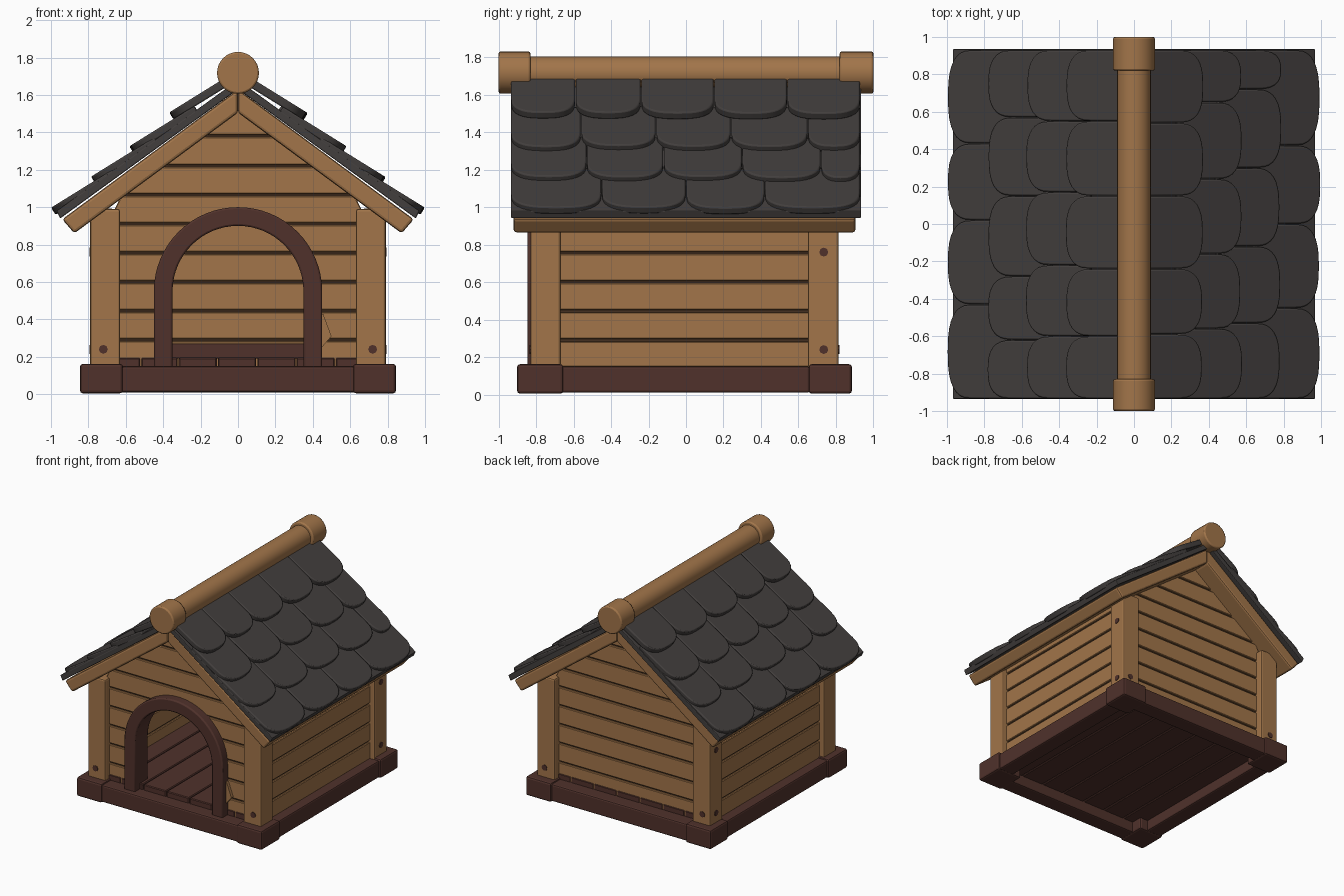
import bpy, bmesh, math, random
from mathutils import Matrix, Vector

if "Cube" in bpy.data.objects:
    bpy.data.objects.remove(bpy.data.objects["Cube"])

random.seed(4)


def material(name, rgb):
    m = bpy.data.materials.new(name)
    m.diffuse_color = (*rgb, 1)
    m.use_nodes = True
    m.node_tree.nodes["Principled BSDF"].inputs["Base Color"].default_value = m.diffuse_color
    return m


WOOD = material("tan wood", (0.36, 0.178, 0.068))
DARK = material("dark red wood", (0.080, 0.031, 0.024))
SLATE = material("charcoal shingle", (0.055, 0.049, 0.047))
GROOVE = material("groove brown", (0.06, 0.03, 0.015))


def finish(name, bm, mat, bevel=0.0, smooth=False, segments=2):
    bmesh.ops.recalc_face_normals(bm, faces=bm.faces[:])
    me = bpy.data.meshes.new(name)
    bm.to_mesh(me)
    bm.free()
    me.materials.append(mat)
    ob = bpy.data.objects.new(name, me)
    bpy.context.collection.objects.link(ob)
    if smooth:
        bpy.ops.object.select_all(action='DESELECT')
        ob.select_set(True)
        bpy.context.view_layer.objects.active = ob
        bpy.ops.object.shade_smooth_by_angle(angle=math.radians(35))
    if bevel:
        b = ob.modifiers.new("bevel", 'BEVEL')
        b.width, b.segments = bevel, segments
        b.limit_method, b.angle_limit = 'ANGLE', math.radians(35)
    return ob


def prism(bm, pts, d0, d1, place):
    """Extrude a 2D outline from depth d0 to d1; place maps (a, b, depth) to 3D."""
    lo = [bm.verts.new(place(a, b, d0)) for a, b in pts]
    hi = [bm.verts.new(place(a, b, d1)) for a, b in pts]
    bm.faces.new(lo)
    bm.faces.new(hi[::-1])
    n = len(pts)
    for i in range(n):
        j = (i + 1) % n
        bm.faces.new((lo[i], hi[i], hi[j], lo[j]))


def along_y(a, b, d):
    return Vector((a, d, b))


def along_x(a, b, d):
    return Vector((d, a, b))


def box(bm, x0, x1, y0, y1, z0, z1):
    prism(bm, [(x0, z0), (x1, z0), (x1, z1), (x0, z1)], y0, y1, along_y)


def cylinder(bm, r, centre, length, axis, sides=32):
    rot = Matrix.Rotation(math.pi / 2, 4, 'X' if axis == 'Y' else 'Y')
    bmesh.ops.create_cone(bm, cap_ends=True, segments=sides, radius1=r, radius2=r,
                          depth=length, matrix=Matrix.Translation(centre) @ rot)


# Base frame: four beams and four slightly larger corner blocks
bm = bmesh.new()
for s in (-1, 1):
    box(bm, -0.65, 0.65, *sorted((s * 0.88 - 0.01, s * 0.74 - 0.01)), 0.01, 0.15)
    box(bm, *sorted((s * 0.83, s * 0.69)), -0.68, 0.66, 0.01, 0.15)
finish("base_beams", bm, DARK, 0.012)
bm = bmesh.new()
for sx in (-1, 1):
    for sy in (-1, 1):
        box(bm, *sorted((sx * 0.845, sx * 0.615)),
            *sorted((sy * 0.893 - 0.008, sy * 0.655)), 0.005, 0.162)
finish("base_corners", bm, DARK, 0.015)

# Floor boards and the inner skirting at the back
bm = bmesh.new()
seams = [-0.72, -0.52, -0.32, -0.11, 0.10, 0.31, 0.52, 0.72]
for a, b in zip(seams, seams[1:]):
    box(bm, a + 0.003, b - 0.003, -0.78, 0.76, 0.10, 0.195)
finish("floor_boards", bm, DARK, 0.006, segments=1)
bm = bmesh.new()
box(bm, -0.66, 0.66, 0.62, 0.68, 0.19, 0.27)
finish("inner_skirting", bm, DARK, 0.008)

# Corner posts
bm = bmesh.new()
for s in (-1, 1):
    for y0, y1 in ((-0.83, -0.67), (0.65, 0.815)):
        box(bm, *sorted((s * 0.63, s * 0.79)), y0, y1, 0.13, 0.99)
finish("corner_posts", bm, WOOD, 0.012)

# Pegs in the posts
bm = bmesh.new()
for s in (-1, 1):
    for y in (-0.831, 0.816):
        cylinder(bm, 0.024, (s * 0.72, y, 0.24), 0.008, 'Y', 8)
    for z in (0.24, 0.76):
        cylinder(bm, 0.024, (s * 0.791, 0.735, z), 0.008, 'X', 8)
finish("post_pegs", bm, DARK)

# Plank walls
ROWS = [0.14, 0.29, 0.445, 0.60, 0.755, 0.91, 1.065, 1.22, 1.38, 1.53]
ARCH_Z, GAP = 0.55, 0.006


def half_width(z):
    return max(0.01, min(0.66, (1.50 - z) / 0.74 + 0.03))


def door_edge(z, r=0.40):
    return r if z < ARCH_Z else math.sqrt(max(0, r * r - (z - ARCH_Z) ** 2))


def gable_row(bm, z0, z1, y0, y1, door):
    knee = [0.5 * (z0 + z1)] if z0 < 1.03 < z1 else []
    outer = [(half_width(z), z) for z in [z0, *knee, z1]]
    if not door:
        prism(bm, outer + [(-x, z) for x, z in outer[::-1]], y0, y1, along_y)
        return
    inner = [(door_edge(z1 + (z0 - z1) * i / 6), z1 + (z0 - z1) * i / 6) for i in range(7)]
    for s in (-1, 1):
        prism(bm, [(s * x, z) for x, z in outer + inner], y0, y1, along_y)


for name, y0, y1, front in (("front", -0.775, -0.69, True), ("back", 0.67, 0.755, False)):
    planks, backing = bmesh.new(), bmesh.new()
    for z0, z1 in zip(ROWS, ROWS[1:]):
        door = front and z0 < 0.9
        gable_row(planks, z0 + GAP, z1 - GAP, y0, y1, door)
        gable_row(backing, z0, z1, y0 + 0.015, y1 - 0.015, door)
    finish(name + "_wall_planks", planks, WOOD, 0.005, segments=1)
    finish(name + "_wall_grooves", backing, GROOVE)

for name, s in (("left", -1), ("right", 1)):
    planks, backing = bmesh.new(), bmesh.new()
    x0, x1 = sorted((s * 0.67, s * 0.75))
    for z0, z1 in zip(ROWS[:6], ROWS[1:6] + [1.0]):
        box(planks, x0, x1, -0.69, 0.67, z0 + GAP, z1 - GAP)
    box(backing, x0 + 0.015, x1 - 0.015, -0.69, 0.67, 0.14, 0.98)
    finish(name + "_wall_planks", planks, WOOD, 0.005, segments=1)
    finish(name + "_wall_grooves", backing, GROOVE)

# Splintered chip beside the door
bm = bmesh.new()
prism(bm, [(0.44, 0.24), (0.50, 0.31), (0.455, 0.43), (0.44, 0.43)], -0.80, -0.77, along_y)
finish("splinter", bm, WOOD)

# Arched door frame
bm = bmesh.new()
arc = [math.pi * i / 32 for i in range(33)]
outline = [(0.45, 0.14)] + [(0.45 * math.cos(t), ARCH_Z + 0.45 * math.sin(t)) for t in arc] + [(-0.45, 0.14)]
outline += [(-0.35, 0.14)] + [(-0.35 * math.cos(t), ARCH_Z + 0.35 * math.sin(t)) for t in arc] + [(0.35, 0.14)]
prism(bm, outline, -0.845, -0.67, along_y)
finish("door_arch", bm, DARK, 0.010, smooth=True)

# Roof slabs with the dark sheet on top
for name, s in (("left", -1), ("right", 1)):
    bm = bmesh.new()
    prism(bm, [(0, 1.63), (s * 0.94, 0.935), (s * 0.875, 0.86), (0, 1.505)], -0.92, 0.905, along_y)
    finish(name + "_roof_slab", bm, WOOD, 0.015)
    bm = bmesh.new()
    prism(bm, [(0, 1.68), (s * 0.97, 0.98), (s * 0.95, 0.94), (0, 1.63)], -0.935, 0.935, along_y)
    finish(name + "_roof_sheet", bm, SLATE, 0.006)

# Shingles: four overlapping rows of round-ended tiles per side
TIPS = [(0.37, 1.505), (0.577, 1.328), (0.786, 1.163), (0.995, 1.0)]
SEAMS = {
    1: [(-0.59, -0.24, 0.15, 0.54), (-0.56, -0.16, 0.24, 0.65),
        (-0.53, -0.12, 0.30, 0.72), (-0.45, 0.0, 0.42)],
    -1: [(-0.60, -0.24, 0.15, 0.55), (-0.60, -0.22, 0.17, 0.55),
         (-0.62, -0.28, 0.15, 0.57), (-0.43, 0.02, 0.43)],
}
TILT, LENGTH, ROUND = math.atan(0.62), 0.40, 0.15


def tile_outline(y0, y1):
    mid, half = (y0 + y1) / 2, (y1 - y0) / 2
    pts = [(y0, 0), (y1, 0)]
    for i in range(17):
        c, q = math.cos(math.pi * i / 16), math.sin(math.pi * i / 16)
        pts.append((mid + half * math.copysign(abs(c) ** 0.75, c),
                    LENGTH - ROUND + ROUND * max(q, 0) ** 0.75))
    return pts


for name, s in (("left", -1), ("right", 1)):
    bm = bmesh.new()
    for (tx, tz), seams in zip(TIPS, SEAMS[s]):
        edges = [-0.935, *seams, 0.93]
        for y0, y1 in zip(edges, edges[1:]):
            slip = random.uniform(-0.008, 0.006)

            def on_roof(y, u, d, tx=tx, tz=tz, slip=slip):
                back = LENGTH - u - slip
                return Vector((s * (tx - back * math.cos(TILT) + d * math.sin(TILT)), y,
                               tz + back * math.sin(TILT) + d * math.cos(TILT)))
            prism(bm, tile_outline(y0 + 0.002, y1 - 0.002), -0.045, 0.0, on_roof)
    finish(name + "_shingles", bm, SLATE, 0.008, smooth=True)

# Ridge pole with thicker end caps
bm = bmesh.new()
cylinder(bm, 0.09, (0, 0, 1.715), 1.8, 'Y')
finish("ridge_pole", bm, WOOD, smooth=True)
bm = bmesh.new()
for y in (-0.915, 0.91):
    cylinder(bm, 0.112, (0, y, 1.718), 0.17 if y < 0 else 0.18, 'Y')
finish("ridge_caps", bm, WOOD, 0.010, smooth=True)
